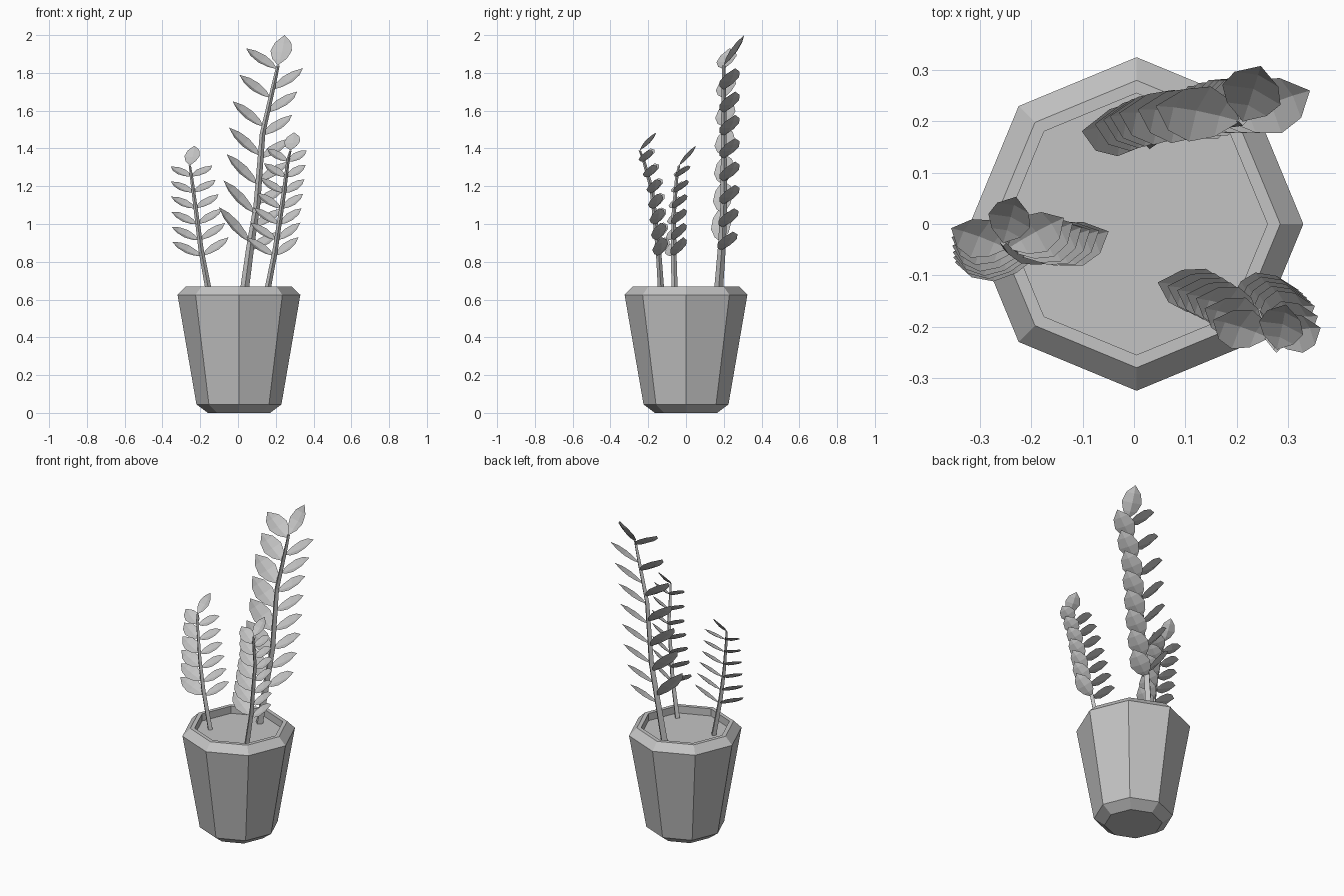
import bpy, bmesh, math
from mathutils import Vector

cube = bpy.data.objects.get("Cube")
if cube:
    bpy.data.objects.remove(cube, do_unlink=True)

grey = bpy.data.materials.new("plain_grey")
grey.use_nodes = True
COLOUR = (0.55, 0.55, 0.55, 1)
grey.diffuse_color = COLOUR
grey.node_tree.nodes["Principled BSDF"].inputs["Base Color"].default_value = COLOUR


def finish(bm, name):
    mesh = bpy.data.meshes.new(name)
    bm.to_mesh(mesh)
    bm.free()
    mesh.materials.append(grey)
    obj = bpy.data.objects.new(name, mesh)
    bpy.context.collection.objects.link(obj)


def loft(bm, rings):
    """Bridge matching vertex rings with quads."""
    for low, high in zip(rings, rings[1:]):
        for i in range(len(low)):
            j = (i + 1) % len(low)
            bm.faces.new((low[i], low[j], high[j], high[i]))


def ring(bm, centre, radius, sides):
    angles = [math.tau * i / sides for i in range(sides)]
    return [bm.verts.new(centre + radius * Vector((math.cos(a), math.sin(a), 0)))
            for a in angles]


# Octagonal pot with chamfered foot and rim, closed by the soil
def build_pot():
    profile = [(0.165, 0), (0.225, 0.045), (0.325, 0.625), (0.28, 0.67),
               (0.255, 0.67), (0.255, 0.625)]
    bm = bmesh.new()
    rings = [ring(bm, Vector((0.005, 0, z)), r, 8) for r, z in profile]
    loft(bm, rings)
    bm.faces.new(rings[0][::-1])
    finish(bm, "pot")
    bm = bmesh.new()
    bm.faces.new(ring(bm, Vector((0.005, 0, 0.625)), 0.255, 8))
    finish(bm, "soil")


def point_at(path, z):
    """Point of the stem path at a given height."""
    for a, b in zip(path, path[1:]):
        if z <= b.z:
            break
    return a.lerp(b, (z - a.z) / (b.z - a.z))


# Tapered stem following the path
def build_stem(name, path, thick):
    bm = bmesh.new()
    last = len(path) - 1
    rings = [ring(bm, p, thick * (1 - 0.65 * i / last), 4) for i, p in enumerate(path)]
    loft(bm, rings)
    bm.faces.new(rings[0][::-1])
    bm.faces.new(rings[-1])
    finish(bm, name + "_stem")


# Leaf: folded along its midrib, edges raised above the rib
def add_leaf(bm, base, offset, half_width, facing):
    along = offset.normalized()
    up = (facing - along * facing.dot(along)).normalized()
    side = along.cross(up)
    tip = bm.verts.new(base + offset)
    root = bm.verts.new(base)
    rows = []
    for t, w in ((0.22, 0.68), (0.48, 1), (0.76, 0.75)):
        rib = base + offset * t - up * half_width * 0.25 * w
        edge = up * half_width * 0.25 * w
        rows.append([bm.verts.new(rib + side * half_width * w * s + edge * abs(s))
                     for s in (-1, 0, 1)])
    for k in (0, 1):
        bm.faces.new((root, rows[0][k], rows[0][k + 1]))
        for a, b in zip(rows, rows[1:]):
            bm.faces.new((a[k], b[k], b[k + 1], a[k + 1]))
        bm.faces.new((rows[-1][k], tip, rows[-1][k + 1]))


def build_plant(name, path, thick, widths, sides, tip_offset):
    path = [Vector(p) for p in path]
    build_stem(name, path, thick)
    bm = bmesh.new()
    # Paired rows of leaves; offsets blend from the lowest to the highest leaf
    for count, z_low, z_high, low, high in sides:
        for i in range(count):
            t = i / (count - 1)
            offset = Vector(low).lerp(Vector(high), t)
            facing = Vector((-offset.x * 4, -0.55, 0.9))
            add_leaf(bm, point_at(path, z_low + (z_high - z_low) * t), offset,
                     widths[0] + (widths[1] - widths[0]) * t, facing)
    # Leaf at the end of the stem
    add_leaf(bm, path[-1], Vector(tip_offset), widths[1], Vector((-0.35, -1, 0.5)))
    finish(bm, name + "_leaves")


build_pot()
build_plant("tall", [(0.03, 0.17, 0.62), (0.065, 0.19, 0.88), (0.1, 0.2, 1.1),
                     (0.13, 0.2, 1.48), (0.19, 0.2, 1.74), (0.212, 0.2, 1.84)],
            0.024, (0.06, 0.06),
            [(7, 0.9, 1.82, (-0.17, -0.01, 0.19), (-0.165, 0.03, 0.11)),
             (8, 0.86, 1.71, (0.15, 0.06, 0.1), (0.16, 0.06, 0.115))],
            (0.035, 0.108, 0.16))
build_plant("left", [(-0.15, -0.06, 0.62), (-0.195, -0.065, 0.86), (-0.22, -0.065, 1.05),
                     (-0.245, -0.05, 1.24), (-0.255, -0.037, 1.31)],
            0.017, (0.048, 0.043),
            [(6, 0.83, 1.25, (-0.16, -0.01, 0.075), (-0.11, 0.04, 0.055)),
             (6, 0.83, 1.25, (0.14, 0.05, 0.1), (0.11, 0.06, 0.06))],
            (0.025, 0.09, 0.105))
build_plant("right", [(0.15, -0.13, 0.62), (0.195, -0.145, 0.85), (0.245, -0.18, 1.18),
                      (0.265, -0.225, 1.34), (0.278, -0.245, 1.39)],
            0.017, (0.048, 0.045),
            [(7, 0.83, 1.33, (-0.145, 0.03, 0.1), (-0.11, 0.035, 0.07)),
             (7, 0.83, 1.33, (0.13, 0.015, 0.1), (0.1, 0.02, 0.06))],
            (0.018, 0.088, 0.095))
